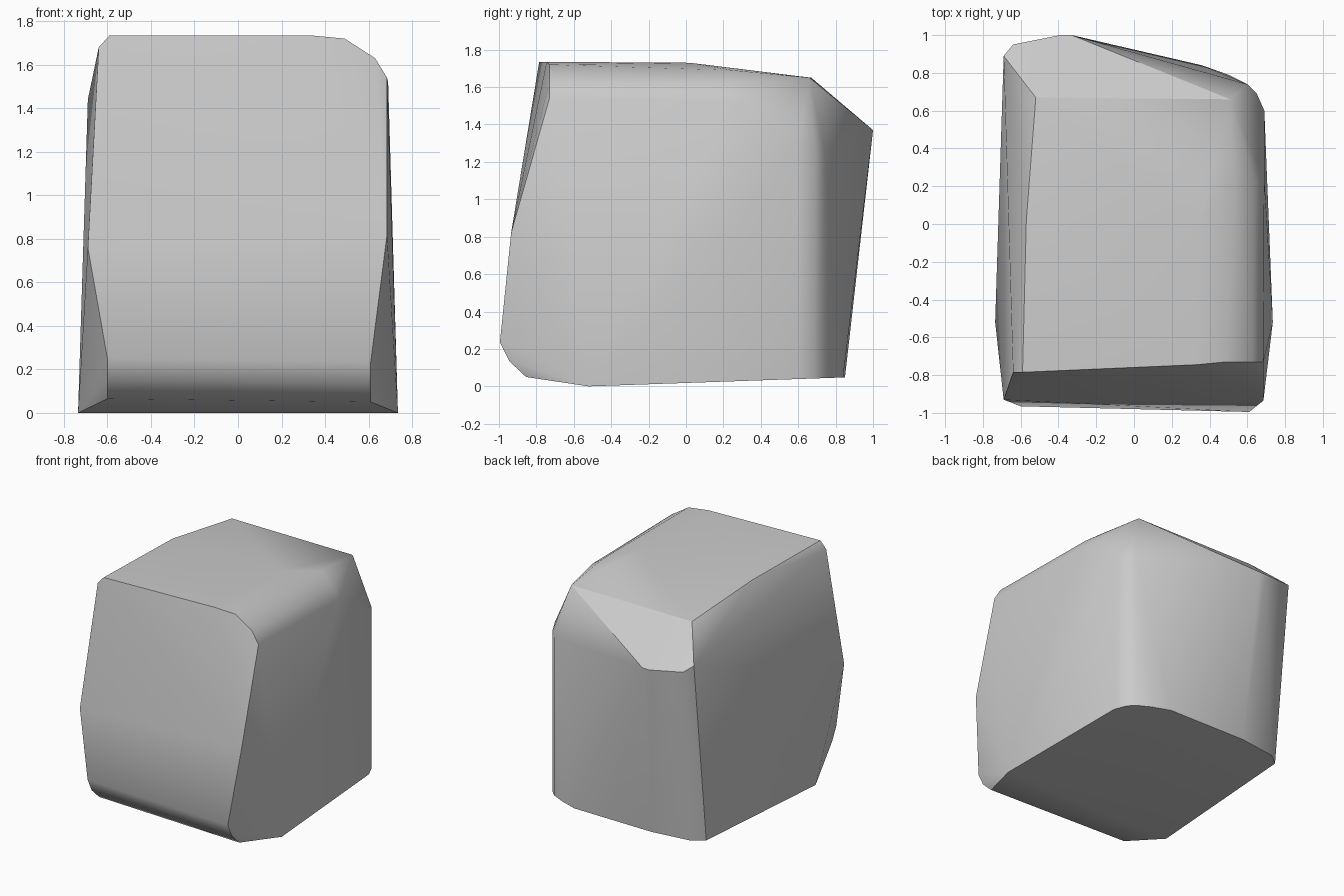
import bpy
import bmesh
from math import radians

# Remove the default object
default_cube = bpy.data.objects.get("Cube")
if default_cube:
    bpy.data.objects.remove(default_cube, do_unlink=True)


def make_material(name, colour):
    material = bpy.data.materials.new(name)
    material.use_nodes = True
    material.diffuse_color = colour
    material.node_tree.nodes["Principled BSDF"].inputs["Base Color"].default_value = colour
    return material


def underside_height(y):
    """The underside climbs gently towards the back."""
    return max(0.0, 0.035 * (y + 0.52))


corners = []

# Front face: worn upper edge and waist
corners += [(-0.69, -0.93, 0.76), (-0.64, -0.785, 1.68), (-0.59, -0.785, 1.735),
            (0.33, -0.745, 1.735), (0.49, -0.73, 1.72), (0.63, -0.73, 1.63),
            (0.685, -0.73, 1.54), (0.685, -0.935, 0.82)]

# Front foot: rounded profile swept across the width
foot_profile = [(-0.98, 0.24), (-0.93, 0.14), (-0.84, 0.055)]
for y, z in foot_profile:
    corners += [(-0.6, y + 0.015, z + 0.01), (0.61, y - 0.015, z - 0.005)]

# Underside outline: widest near the front, rounded at the back
back_corner = [(0.69, 0.6), (0.65, 0.69), (0.6, 0.74), (0.5, 0.79), (0.36, 0.84)]
underside = [(-0.735, -0.52), (0.735, -0.52), (-0.3, 0.85),
             (-0.6, 0.81), (-0.69, 0.74)] + back_corner
corners += [(x, y, underside_height(y)) for x, y in underside]

# Rounded back corner rising to the broken shoulder
corners += [(x, y, 1.3 - 0.3 * (y - 0.6)) for x, y in back_corner[:3]]

# Upper back: slanted break and its outer rim
corners += [(0.51, 0.66, 1.65), (-0.52, 0.67, 1.65), (-0.69, 0.89, 1.44),
            (-0.64, 0.95, 1.4), (-0.39, 1.0, 1.37), (-0.33, 1.0, 1.37)]

# Crown: flat top falling towards the back, rounded along one side
corners += [(-0.57, 0.02, 1.73), (0.35, 0.02, 1.73), (0.53, 0.25, 1.69),
            (0.64, 0.22, 1.61), (0.69, 0.24, 1.52)]

# Wrap the corners in a closed stone surface
bm = bmesh.new()
for corner in corners:
    bm.verts.new(corner)
hull = bmesh.ops.convex_hull(bm, input=bm.verts[:])
loose = {item for key in ("geom_interior", "geom_unused") for item in hull[key]
         if isinstance(item, bmesh.types.BMVert)}
bmesh.ops.delete(bm, geom=list(loose), context="VERTS")
bmesh.ops.recalc_face_normals(bm, faces=bm.faces[:])

mesh = bpy.data.meshes.new("boulder")
bm.to_mesh(mesh)
bm.free()
boulder = bpy.data.objects.new("boulder", mesh)
bpy.context.collection.objects.link(boulder)
mesh.materials.append(make_material("stone grey", (0.6, 0.6, 0.6, 1.0)))

# Soft worn corners, crisp breaks
bpy.ops.object.select_all(action="DESELECT")
boulder.select_set(True)
bpy.context.view_layer.objects.active = boulder
bpy.ops.object.shade_smooth_by_angle(angle=radians(32))
